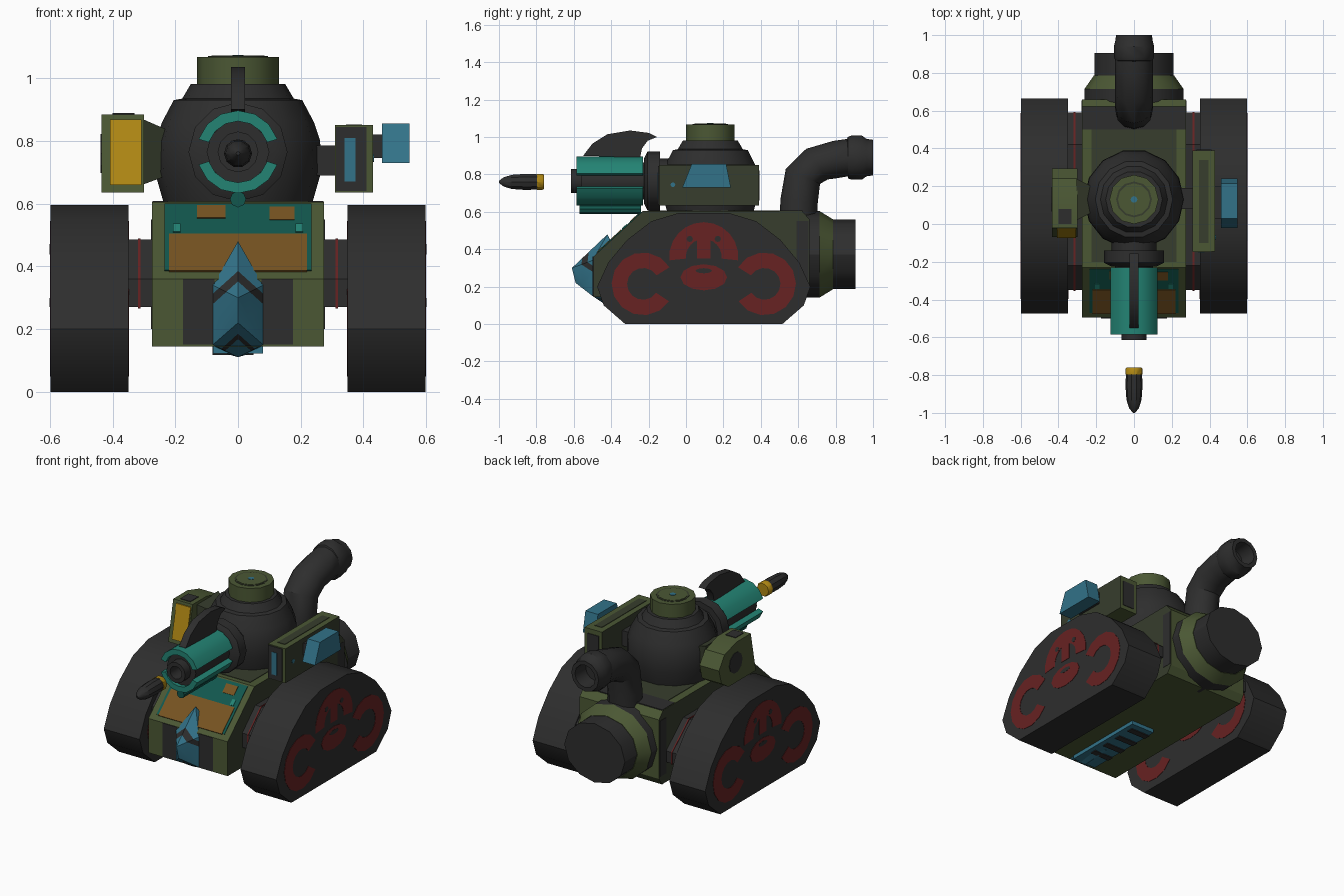
import bpy, bmesh, math
from mathutils import Vector

if "Cube" in bpy.data.objects:
    bpy.data.objects.remove(bpy.data.objects["Cube"])


def material(name, rgb):
    m = bpy.data.materials.new(name)
    m.diffuse_color = (*rgb, 1)
    m.use_nodes = True
    m.node_tree.nodes["Principled BSDF"].inputs["Base Color"].default_value = m.diffuse_color
    return m


DARK = material("dark_grey", (.027, .027, .027))
OLIVE = material("olive_green", (.070, .096, .034))
DOLIVE = material("dark_olive", (.038, .047, .026))
TEAL = material("teal", (.017, .23, .175))
DTEAL = material("dark_teal", (.006, .095, .075))
BLUE = material("steel_blue", (.032, .17, .25))
YELLOW = material("amber", (.44, .25, .007))
BROWN = material("rust_brown", (.18, .085, .015))
RED = material("dull_red", (.135, .016, .016))


# Every mesh is smooth with edges above 33 degrees kept sharp
def finish(name, bm, *mats):
    bmesh.ops.recalc_face_normals(bm, faces=bm.faces)
    for f in bm.faces:
        f.smooth = True
    for e in bm.edges:
        e.smooth = e.calc_face_angle(3) < math.radians(33)
    me = bpy.data.meshes.new(name)
    bm.to_mesh(me)
    bm.free()
    for m in mats:
        me.materials.append(m)
    ob = bpy.data.objects.new(name, me)
    bpy.context.collection.objects.link(ob)
    return ob


def place(axis, t, u, v):
    return {'x': (t, u, v), 'y': (u, t, v), 'z': (u, v, t)}[axis]


def loft(name, rings, mat):
    bm = bmesh.new()
    vs = [[bm.verts.new(p) for p in r] for r in rings]
    n = len(vs[0])
    for a, b in zip(vs, vs[1:]):
        for i in range(n):
            bm.faces.new((a[i], a[(i + 1) % n], b[(i + 1) % n], b[i]))
    bm.faces.new(vs[0])
    bm.faces.new(vs[-1])
    return finish(name, bm, mat)


def prism(name, pts, axis, a, b, mat):
    return loft(name, [[place(axis, t, u, v) for u, v in pts] for t in (a, b)], mat)


def box(name, x, y, z, mat):
    return prism(name, [(x[0], y[0]), (x[1], y[0]), (x[1], y[1]), (x[0], y[1])], 'z', z[0], z[1], mat)


def lathe(name, prof, axis, c, mat, n=12, s=1.0):
    ang = [2 * math.pi * i / n for i in range(n)]
    return loft(name, [[place(axis, t, c[0] + r * math.cos(a), c[1] + s * r * math.sin(a))
                        for a in ang] for r, t in prof], mat)


def arc(cu, cv, ro, ri, a0, a1, n=12):
    ang = [math.radians(a0 + (a1 - a0) * i / n) for i in range(n + 1)]
    return ([(cu + ro * math.cos(a), cv + ro * math.sin(a)) for a in ang] +
            [(cu + ri * math.cos(a), cv + ri * math.sin(a)) for a in reversed(ang)])


def ellipse(cu, cv, ru, rv, n=12):
    return [(cu + ru * math.cos(2 * math.pi * i / n), cv + rv * math.sin(2 * math.pi * i / n)) for i in range(n)]


def paint_sides(ob):  # second colour on faces looking left or right
    ob.data.materials.append(DOLIVE)
    for f in ob.data.polygons:
        f.material_index = int(abs(f.normal.x) > .9)


# Tracks with painted red hooks and domes, plus suspension blocks
half = [(.42, 0), (.535, .10), (.57, .2), (.51, .33), (.41, .45), (.28, .55), (.13, .595)]
CY = .095
track = [(CY + y, z) for y, z in half] + [(CY - y, z) for y, z in reversed(half)]
for side, sx in (("right", 1), ("left", -1)):
    prism(side + "_track", track, 'x', sx * .35, sx * .598, DARK)
    for face, x in (("outer", .598), ("inner", .35)):
        a, b = sx * (x - .002), sx * (x + .002)
        c, d = sx * (x - .003), sx * (x + .003)
        tag = f"{side}_{face}_paint_"
        prism(tag + "front_hook", arc(CY - .325, .215, .168, .085, 32, 326), 'x', a, b, RED)
        prism(tag + "rear_hook", arc(CY + .325, .215, .168, .085, 148, -146), 'x', a, b, RED)
        prism(tag + "dome", arc(CY, .36, .185, .095, -6, 186), 'x', a, b, RED)
        prism(tag + "oval", ellipse(CY, .25, .125, .07), 'x', a, b, RED)
        prism(tag + "post", [(CY - .035, .35), (CY + .035, .35), (CY + .035, .47), (CY - .035, .47)], 'x', a, b, RED)
        for k in (-1, 1):
            prism(tag + "dot", ellipse(CY + k * .075, .455, .017, .017, 8), 'x', c, d, DARK)
        prism(tag + "slot", ellipse(CY, .285, .045, .014, 8), 'x', c, d, DARK)
    for tag, x0, x1, k, m in (("", .26, .35, 0, DARK), ("_line", .311, .319, .004, RED)):
        prism(side + "_suspension" + tag, [(-.35 - k, .27 - k), (.59 + k, .27 - k), (.59 + k, .34), (.42, .485 + k),
                                           (-.22, .485 + k), (-.35 - k, .36)], 'x', sx * x0, sx * x1, m)

# Hull
paint_sides(prism("hull", [(-.495, .145), (.63, .145), (.66, .19), (.66, .56), (.62, .605), (-.23, .605),
                           (-.495, .36)], 'x', -.275, .275, OLIVE))
box("hull_rear_deck_patch", (-.272, .272), (.5, .622), (.6, .608), DARK)
box("hull_deck", (-.225, .225), (-.2, .5), (.6, .608), DOLIVE)
for sx in (-1, 1):
    box("hull_nose_patch", sorted((sx * .075, sx * .175)), (-.499, -.49), (.15, .36), DARK)
    box("hull_rear_side_patch", sorted((sx * .27, sx * .277)), (.59, .655), (.2, .55), DARK)


# Painted panels on the sloped front plate
def slope_panel(name, x0, x1, z0, z1, h, mat):
    n = Vector((-.68, .733)) * h
    pts = []
    for z, k in ((z0, 0), (z1, 0), (z1, 1), (z0, 1)):
        y = -.495 + (z - .36) * .265 / .245
        pts.append((y + n.x * k, z + n.y * k))
    prism(name, pts, 'x', x0, x1, mat)


slope_panel("front_teal_panel", -.235, .235, .385, .598, .004, DTEAL)
slope_panel("front_brown_panel", -.22, .22, .382, .5, .007, BROWN)
slope_panel("front_brown_patch", .1, .18, .545, .585, .007, BROWN)
slope_panel("front_brown_patch", -.13, -.04, .55, .59, .007, BROWN)
for sx in (-1, 1):
    slope_panel("front_lamp", sx * .195 - .012, sx * .195 + .012, .505, .53, .008, TEAL)

# Blue ram prow with dark chevrons
bm = bmesh.new()
for p in [(0, -.42, .48), (0, -.61, .30), (0, -.59, .22), (0, -.44, .11), (0, -.25, .12)]:
    bm.verts.new(p)
for sx in (-.08, .08):
    for p in [(sx, -.5, .34), (sx, -.5, .15), (sx, -.25, .135), (sx, -.36, .34)]:
        bm.verts.new(p)
bmesh.ops.convex_hull(bm, input=bm.verts)
bands = [(.352, .385), (.168, .185)]
for no, c in [((1, 0, 0), 0)] + [((s * .9, 0, 1), c) for s in (1, -1) for b in bands for c in b]:
    bmesh.ops.bisect_plane(bm, geom=bm.verts[:] + bm.edges[:] + bm.faces[:],
                           plane_co=(0, 0, c), plane_no=no)
for f in bm.faces:
    m = f.calc_center_median()
    v = m.z + .9 * abs(m.x)
    f.material_index = int(any(a < v < b for a, b in bands))
finish("ram_prow", bm, BLUE, DARK)

# Keel strip running back under the hull, with dark cross stripes
box("ram_keel", (-.08, .08), (-.45, .08), (.122, .15), BLUE)
for i in range(4):
    y = -.33 + i * .11
    box("keel_stripe", (-.082, .05), (y, y + .04), (.117, .148), DARK)

# Rear engine drum
rc = (0, .373)
lathe("engine_housing", [(.262, .58), (.262, .715)], 'y', rc, DARK, s=.88)
lathe("engine_collar", [(.262, .715), (.213, .785)], 'y', rc, OLIVE, s=.88)
lathe("engine_drum", [(.21, .77), (.21, .905)], 'y', rc, DARK, s=.88)

# Exhaust pipe swept along a bend, with a hollow flared mouth
path = [(.6, .56, 88, .1), (.605, .66, 84, .1), (.625, .79, 66, .1), (.70, .855, 35, .1), (.80, .88, 8, .1),
        (.865, .89, 2, .1), (.865, .89, 0, .11), (.885, .89, 0, .118), (.94, .89, 0, .118), (.965, .89, 0, .1),
        (1.0, .89, 0, .095), (1.0, .89, 0, .07), (.9, .89, 0, .065)]
rings = []
for y, z, t, r in path:
    t = math.radians(t)
    rings.append([(.9 * r * math.cos(a) if r > .105 else r * math.cos(a),
                   y - r * math.sin(a) * math.sin(t), z + r * math.sin(a) * math.cos(t))
                  for a in (2 * math.pi * i / 12 for i in range(12))])
loft("exhaust_pipe", rings, DARK)

# Turret dome and cupola
tc = (0, .13)
lathe("turret_dome", [(.235, .595), (.265, .70), (.262, .80), (.242, .86), (.205, .93), (.178, .935), (.15, .982)],
      'z', tc, DARK, 14)
lathe("cupola", [(.13, .955), (.13, 1.068)], 'z', tc, OLIVE)
lathe("cupola_hatch_ring", [(.095, 1.065), (.095, 1.07)], 'z', tc, DOLIVE)
lathe("cupola_hatch", [(.085, 1.066), (.085, 1.072)], 'z', tc, OLIVE)
lathe("hatch_light", [(.018, 1.068), (.018, 1.074)], 'z', tc, BLUE, 8)

# Gun: mantlet, barrel, teal jackets, rod and fin
gc = (0, .765)
lathe("gun_mantlet", [(.12, -.05), (.12, -.14), (.158, -.14), (.158, -.205), (.12, -.225)], 'y', gc, DARK)
lathe("gun_barrel", [(.1, -.18), (.1, -.56), (.065, -.56), (.065, -.615), (.04, -.615), (.04, -.5)], 'y', gc, DARK)
for name, a0, m in (("upper", 18, TEAL), ("lower", 198, TEAL)):
    prism(name + "_gun_jacket", arc(*gc, .132, .098, a0, a0 + 144, 6), 'y', -.585, -.23, m)
lathe("gun_rod", [(.026, -.24), (.026, -.57)], 'y', (0, .614), DTEAL, 8)
prism("gun_fin", [(-.55, .9), (-.50, .965), (-.42, 1.015), (-.30, 1.035), (-.20, 1.022), (-.155, 1.0),
                  (-.205, .98), (-.235, .94), (-.245, .89)], 'x', -.023, .023, DARK)

# Flying shell ahead of the muzzle
sc = (0, .76)
lathe("shell_body", [(.043, -.795), (.045, -.86), (.04, -.93), (.026, -.975), (.006, -1.0)], 'y', sc, DARK, 10)
lathe("shell_case", [(.04, -.76), (.045, -.768), (.045, -.797)], 'y', sc, YELLOW, 10)

# Right side armour box with blue sight
paint_sides(box("right_armour", (.31, .43), (-.145, .39), (.635, .85), OLIVE))
box("right_armour_mount", (.24, .31), (.08, .19), (.69, .785), DARK)
box("right_armour_front_patch", (.312, .41), (-.149, -.14), (.64, .845), DARK)
box("right_armour_lens", (.34, .374), (-.152, -.145), (.67, .81), BLUE)
box("right_armour_top_slot", (.345, .395), (-.1, .34), (.845, .853), DOLIVE)
box("right_armour_back_patch", (.33, .41), (.385, .394), (.66, .82), DARK)
lathe("right_armour_marker", [(.013, .425), (.013, .434)], 'x', (-.07, .745), BLUE, 8)
box("right_sight_mount", (.42, .47), (.03, .2), (.745, .82), DARK)
prism("right_sight", [(-.02, .73), (.24, .73), (.215, .855), (.03, .855)], 'x', .46, .547, BLUE)

# Left side lamp housing with amber front
lamp = [(-.07, .635), (.2, .635), (.27, .68), (.295, .77), (.24, .85), (.12, .885), (-.02, .885)]
prism("left_lamp_housing", lamp, 'x', -.435, -.30, OLIVE)
prism("left_lamp_glass", [(-.074, .66), (-.030, .868), (-.02, .868), (-.062, .66)], 'x', -.408, -.308, YELLOW)
loft("left_lamp_mount", [[(x, y, z) for y, z in q] for x, q in (
    (-.305, [(.02, .66), (.24, .66), (.24, .87), (.02, .87)]),
    (-.225, [(.06, .69), (.2, .69), (.2, .835), (.06, .835)]))], DOLIVE)
lathe("left_lamp_side_disc", [(.065, -.43), (.065, -.438)], 'x', (.13, .76), DARK, 10)
box("left_lamp_top_patch", (-.40, -.33), (.0, .08), (.88, .889), DARK)
